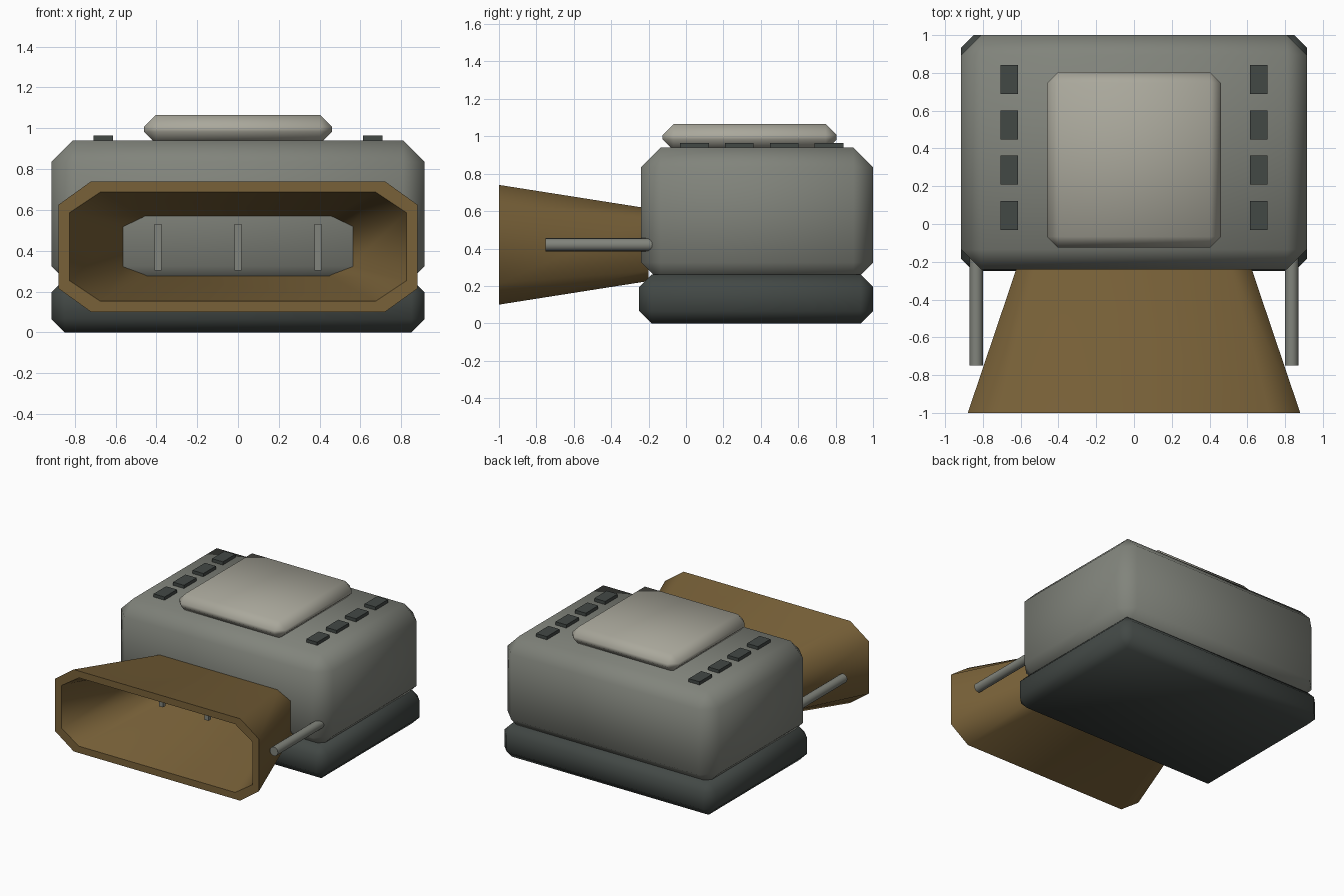
import bpy, bmesh
from math import radians

if "Cube" in bpy.data.objects:
    bpy.data.objects.remove(bpy.data.objects["Cube"])


def material(name, rgb):
    m = bpy.data.materials.new(name)
    m.diffuse_color = (*rgb, 1)
    m.use_nodes = True
    m.node_tree.nodes["Principled BSDF"].inputs["Base Color"].default_value = m.diffuse_color
    return m


GREY = material("body_grey", (0.22, 0.23, 0.20))
DARK = material("dark_grey", (0.055, 0.065, 0.06))
PALE = material("pale_grey", (0.40, 0.39, 0.33))
BROWN = material("brown", (0.19, 0.12, 0.04))


def finish(name, bm, mat):
    bmesh.ops.recalc_face_normals(bm, faces=bm.faces)
    mesh = bpy.data.meshes.new(name)
    bm.to_mesh(mesh)
    bm.free()
    mesh.materials.append(mat)
    ob = bpy.data.objects.new(name, mesh)
    bpy.context.collection.objects.link(ob)
    bpy.ops.object.select_all(action='DESELECT')
    bpy.context.view_layer.objects.active = ob
    ob.select_set(True)
    bpy.ops.object.shade_smooth_by_angle(angle=radians(58))
    return ob


def box(name, lo, hi, mat, chamfer=0):
    bm = bmesh.new()
    bmesh.ops.create_cube(bm, size=1)
    for v in bm.verts:
        v.co = [(a + b) / 2 + c * (b - a) for a, b, c in zip(lo, hi, v.co)]
    if chamfer:
        bmesh.ops.bevel(bm, geom=bm.edges[:], offset=chamfer, segments=1,
                        affect='EDGES', clamp_overlap=True)
    return finish(name, bm, mat)


# Stacked housing: dark base, main body, raised lid
box("base", (-0.915, -0.25, 0), (0.915, 1, 0.26), DARK, 0.065)
box("body", (-0.915, -0.24, 0.22), (0.915, 1, 0.94), GREY, 0.105)
box("lid", (-0.46, -0.125, 0.925), (0.46, 0.805, 1.065), PALE, 0.058)

# Two rows of top buttons and the two front arms
for side, s in (("left", -1), ("right", 1)):
    for i in range(4):
        y = 0.045 + 0.24 * i
        box(f"button_{side}_{i + 1}", (s * 0.66 - 0.047, y - 0.077, 0.92),
            (s * 0.66 + 0.047, y + 0.077, 0.965), DARK)
    bpy.ops.mesh.primitive_cylinder_add(vertices=16, radius=0.035, depth=0.6,
                                        location=(s * 0.835, -0.45, 0.42),
                                        rotation=(radians(90), 0, 0))
    arm = bpy.context.object
    arm.name = f"arm_{side}"
    arm.data.materials.append(GREY)
    bpy.ops.object.shade_smooth_by_angle(angle=radians(40))


# Flared hollow funnel: four octagon rings bridged into a closed shell
def octagon(bm, y, w, h, cx, cz):
    pts = [(w - cx, h), (w, h - cz), (w, cz - h), (w - cx, -h),
           (cx - w, -h), (-w, cz - h), (-w, h - cz), (cx - w, h)]
    return [bm.verts.new((x, y, 0.42 + z)) for x, z in pts]


bm = bmesh.new()
rings = [octagon(bm, -0.2, 0.61, 0.194, 0.11, 0.055),
         octagon(bm, -1, 0.88, 0.32, 0.16, 0.115),
         octagon(bm, -1, 0.825, 0.267, 0.15, 0.10),
         octagon(bm, -0.2, 0.55, 0.144, 0.105, 0.05)]
for k in range(4):
    a, b = rings[k], rings[(k + 1) % 4]
    for i in range(8):
        j = (i + 1) % 8
        bm.faces.new((a[i], a[j], b[j], b[i]))
finish("funnel", bm, BROWN)

# Vertical bars inside the funnel
for i in range(3):
    x = (i - 1) * 0.393
    box(f"bar_{i + 1}", (x - 0.017, -0.39, 0.303), (x + 0.017, -0.355, 0.532), GREY)
